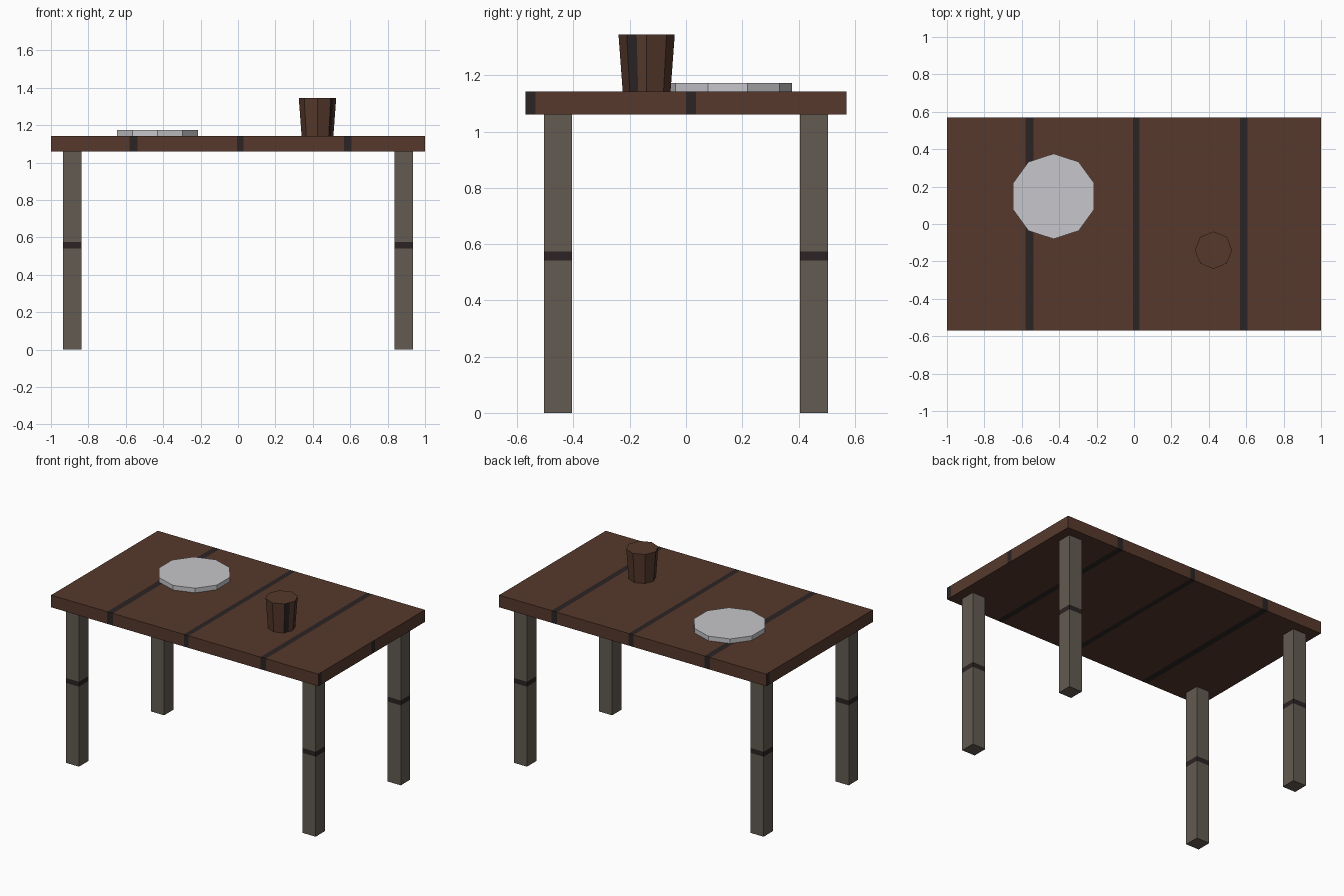
import bpy, bmesh, math
from mathutils import Vector, Matrix

if "Cube" in bpy.data.objects:
    bpy.data.objects.remove(bpy.data.objects["Cube"])


def material(name, srgb):
    m = bpy.data.materials.new(name)
    lin = [((c / 255 + 0.055) / 1.055) ** 2.4 for c in srgb]
    m.diffuse_color = (*lin, 1)
    m.use_nodes = True
    m.node_tree.nodes["Principled BSDF"].inputs["Base Color"].default_value = m.diffuse_color
    return m


BROWN = material("brown wood", (86, 57, 44))
DARK = material("dark gap", (44, 36, 36))
GREY = material("grey wood", (98, 91, 82))
WHITE = material("pale ceramic", (199, 198, 203))


def box(lo, hi):
    bm = bmesh.new()
    lo, hi = Vector(lo), Vector(hi)
    bmesh.ops.create_cube(bm, size=1, matrix=Matrix.Translation((lo + hi) / 2)
                          @ Matrix.Diagonal((*(hi - lo), 1)))
    return bm


def cut(bm, axis, values):
    n = Vector([float(i == axis) for i in range(3)])
    for v in values:
        bmesh.ops.bisect_plane(bm, geom=bm.verts[:] + bm.edges[:] + bm.faces[:],
                               plane_co=n * v, plane_no=n, dist=1e-5)


def finish(bm, name, mats, rule=None):
    """Colour the faces by rule(centre, normal) and make the object."""
    bm.normal_update()
    for f in bm.faces:
        if rule and rule(f.calc_center_median(), f.normal):
            f.material_index = 1
    me = bpy.data.meshes.new(name)
    bm.to_mesh(me)
    bm.free()
    for m in mats:
        me.materials.append(m)
    ob = bpy.data.objects.new(name, me)
    bpy.context.collection.objects.link(ob)
    return ob


def within(v, bands):
    return any(a < v < b for a, b in bands)


# Tabletop with dark plank gaps wrapping round top, bottom and long sides
GAPS = [(-0.58, -0.537), (-0.006, 0.03), (0.567, 0.607)]
RIGHT = [(-0.57, -0.535), (0.0, 0.035)]
LEFT = [(0.535, 0.57)]


def top_rule(c, n):
    if n.x > 0.5:
        return within(c.y, RIGHT)
    if n.x < -0.5:
        return within(c.y, LEFT)
    return within(c.x, GAPS)


bm = box((-1, -0.57, 1.06), (1, 0.57, 1.142))
cut(bm, 0, [v for g in GAPS for v in g])
cut(bm, 1, [-0.535, 0.0, 0.035, 0.535])
finish(bm, "tabletop", [BROWN, DARK], top_rule)

# Four legs, each with a dark band
for sx, side in ((-1, "left"), (1, "right")):
    for sy, end in ((-1, "front"), (1, "back")):
        x, y = sx * 0.886, sy * 0.455
        bm = box((x - 0.049, y - 0.05, 0), (x + 0.049, y + 0.05, 1.06))
        cut(bm, 2, [0.541, 0.574])
        finish(bm, f"{end}_{side}_leg", [GREY, DARK],
               lambda c, n: 0.541 < c.z < 0.574 and abs(n.z) < 0.5)


def drum(sides, r_bottom, r_top, height, turn):
    bm = bmesh.new()
    bmesh.ops.create_cone(bm, cap_ends=True, segments=sides, radius1=r_bottom,
                          radius2=r_top, depth=height,
                          matrix=Matrix.Translation((0, 0, height / 2))
                          @ Matrix.Rotation(turn, 4, 'Z'))
    return bm


# Ten-sided plate, with a corner facing the back
bm = drum(10, 0.228, 0.228, 0.031, 0)
finish(bm, "plate", [WHITE]).location = (-0.43, 0.148, 1.142)

# Eight-sided tapered cup; half of one side is a dark strip
bm = drum(8, 0.085, 0.1, 0.203, 0)
side = [f for f in bm.faces if abs(f.normal.z) < 0.5
        and f.calc_center_median().x > 0.05 and -0.06 < f.calc_center_median().y < 0]
ends = [e for e in side[0].edges
        if abs(e.verts[0].co.z - e.verts[1].co.z) < 1e-4]
bmesh.ops.subdivide_edges(bm, edges=ends, cuts=1)
finish(bm, "cup", [BROWN, DARK],
       lambda c, n: abs(n.z) < 0.5 and -math.pi / 4 < math.atan2(c.y, c.x) < -math.pi / 7
       ).location = (0.425, -0.14, 1.142)
